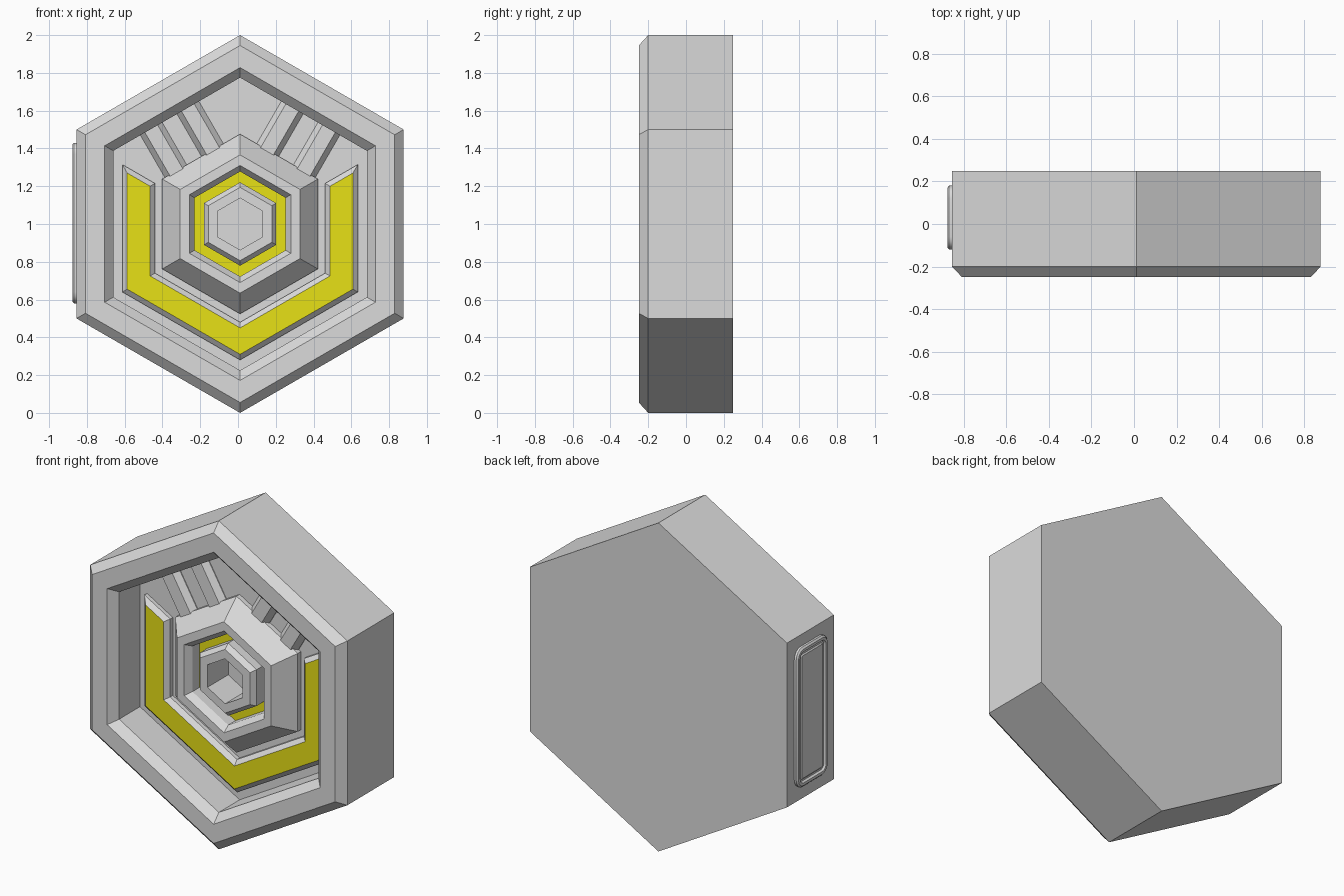
import bpy, bmesh, math

if "Cube" in bpy.data.objects:
    bpy.data.objects.remove(bpy.data.objects["Cube"])

CX, CZ = 0.011, 1.0          # hexagon centre
S3 = math.sqrt(3) / 2


def material(name, rgb):
    m = bpy.data.materials.new(name)
    m.diffuse_color = (*rgb, 1)
    m.use_nodes = True
    m.node_tree.nodes["Principled BSDF"].inputs["Base Color"].default_value = m.diffuse_color
    return m


GREY = material("light_grey", (0.71, 0.71, 0.71))
YELLOW = material("yellow", (0.80, 0.75, 0.008))


def loft(name, loops, yellow_bands=(), yellow_cap=False):
    """Join matching closed loops into a capped solid."""
    bm = bmesh.new()
    rings = [[bm.verts.new(p) for p in loop] for loop in loops]
    n = len(rings[0])
    for b, (lo, hi) in enumerate(zip(rings, rings[1:])):
        for i in range(n):
            j = (i + 1) % n
            f = bm.faces.new((lo[i], lo[j], hi[j], hi[i]))
            f.material_index = int(b in yellow_bands)
    bm.faces.new(rings[0])
    bm.faces.new(rings[-1]).material_index = int(yellow_cap)
    bmesh.ops.recalc_face_normals(bm, faces=bm.faces)
    me = bpy.data.meshes.new(name)
    bm.to_mesh(me)
    bm.free()
    me.materials.append(GREY)
    me.materials.append(YELLOW)
    ob = bpy.data.objects.new(name, me)
    bpy.context.collection.objects.link(ob)
    return ob


def hexagon(r, y):
    return [(CX + r * math.sin(k * math.pi / 3), y, CZ + r * math.cos(k * math.pi / 3))
            for k in range(6)]


# Hexagonal housing: bevelled rim and deep front recess
loft("housing", [hexagon(*p) for p in (
    (1.0, 0.25), (1.0, -0.2), (0.945, -0.25), (0.828, -0.25), (0.775, -0.2),
    (0.775, 0.0), (0.3, 0.0), (0.3, 0.1))])

# Central hub with yellow ring channel and hollow core
loft("hub", [hexagon(*p) for p in (
    (0.29, 0.09), (0.29, 0.0), (0.476, 0.0), (0.476, -0.03), (0.366, -0.15),
    (0.31, -0.15), (0.278, -0.11), (0.278, -0.04), (0.221, -0.04),
    (0.221, -0.11), (0.194, -0.14), (0.137, -0.14), (0.137, 0.06))],
    yellow_bands=(7,))


# Raised U-shaped band following the lower hexagon sides
def u_loop(d, y):
    ro, ri = 0.72 - d / S3, 0.52 + d / S3
    end = -0.045 - d / S3
    ao, ai = ro * S3, ri * S3
    slope = 1 / math.sqrt(3)
    pts = [(-ao, ao * slope + end), (-ao, -ro / 2), (0, -ro), (ao, -ro / 2),
           (ao, ao * slope + end), (ai, ai * slope + end), (ai, -ri / 2),
           (0, -ri), (-ai, -ri / 2), (-ai, ai * slope + end)]
    return [(CX + x, y, CZ + z) for x, z in pts]


loft("u_band", [u_loop(0, 0.02), u_loop(0, -0.025), u_loop(0.026, -0.05)],
     yellow_cap=True)


# Chamfered ribs between hub and upper walls, two on each side
def rib_loop(side, t, half, y):
    pts = []
    for dt, n in ((-half, 0.40), (half, 0.40), (half, 0.674), (-half, 0.674)):
        x = (t + dt) * S3 + n * 0.5
        z = -(t + dt) * 0.5 + n * S3
        pts.append((CX + side * x, y, CZ + z))
    return pts


for side, label in ((-1, "left"), (1, "right")):
    for k, t in enumerate((-0.069, 0.155)):
        loft(f"rib_{label}_{k + 1}", [rib_loop(side, t, h, y) for h, y in (
            (0.067, 0.02), (0.067, -0.005), (0.039, -0.04))])


# Rounded side panel with raised frame on the left wall
def round_rect(inset, x):
    hy, hz, r = 0.15 - inset, 0.425 - inset, max(0.06 - inset, 0.008)
    pts = []
    for q, (sy, sz) in enumerate(((1, 1), (-1, 1), (-1, -1), (1, -1))):
        for s in range(5):
            a = (q + s / 4) * math.pi / 2
            pts.append((x, 0.03 + sy * (hy - r) + r * math.cos(a),
                        1.005 + sz * (hz - r) + r * math.sin(a)))
    return pts


panel = loft("side_panel", [round_rect(*p) for p in (
    (0, -0.84), (0, -0.868), (0.01, -0.877), (0.026, -0.877), (0.034, -0.866),
    (0.044, -0.866), (0.052, -0.872))])
bpy.context.view_layer.objects.active = panel
panel.select_set(True)
bpy.ops.object.shade_smooth_by_angle(angle=math.radians(30))
